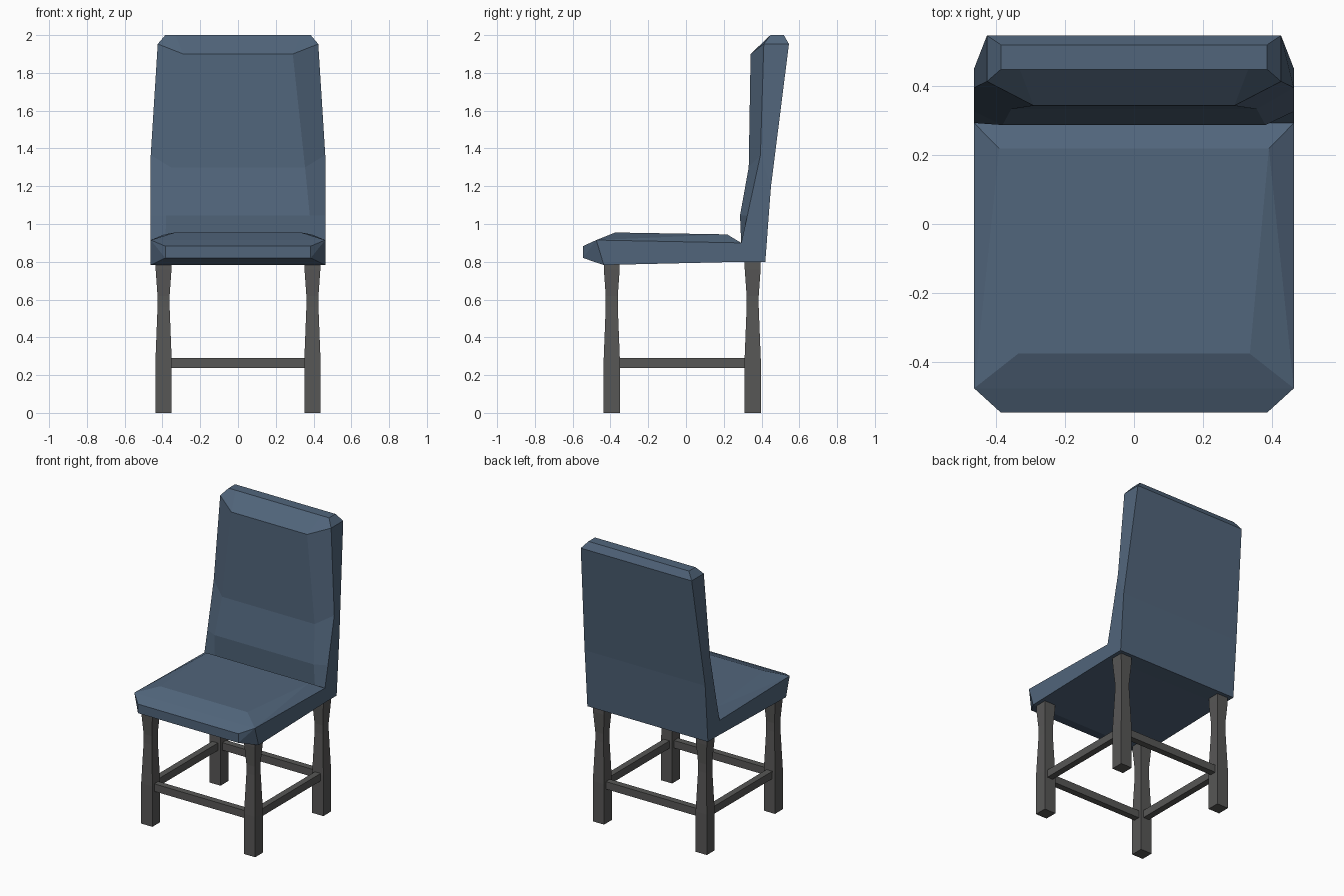
import bpy, bmesh

if "Cube" in bpy.data.objects:
    bpy.data.objects.remove(bpy.data.objects["Cube"])


def material(name, rgb):
    m = bpy.data.materials.new(name)
    m.diffuse_color = (*rgb, 1)
    m.use_nodes = True
    m.node_tree.nodes["Principled BSDF"].inputs["Base Color"].default_value = m.diffuse_color
    return m


BLUE = material("blue upholstery", (0.082, 0.130, 0.198))
GREY = material("dark grey wood", (0.096, 0.095, 0.093))


def finish(bm, name, mat):
    bmesh.ops.recalc_face_normals(bm, faces=bm.faces)
    me = bpy.data.meshes.new(name)
    bm.to_mesh(me)
    bm.free()
    me.materials.append(mat)
    ob = bpy.data.objects.new(name, me)
    bpy.context.collection.objects.link(ob)
    return ob


def loft(name, rings, mat):
    """Skin a stack of closed rings and cap both ends."""
    bm = bmesh.new()
    vs = [[bm.verts.new(p) for p in r] for r in rings]
    n = len(vs[0])
    for a, b in zip(vs, vs[1:]):
        for i in range(n):
            j = (i + 1) % n
            bm.faces.new((a[i], a[j], b[j], b[i]))
    bm.faces.new(vs[0])
    bm.faces.new(vs[-1])
    return finish(bm, name, mat)


def box(name, lo, hi, mat):
    rings = [[(lo[0], lo[1], z), (hi[0], lo[1], z), (hi[0], hi[1], z), (lo[0], hi[1], z)]
             for z in (lo[2], hi[2])]
    return loft(name, rings, mat)


# Seat cushion: hull of the mirrored crown, rim, nose and underside corners
seat_half = [(0.39, 0.218, 0.945), (0.335, -0.375, 0.955),
             (0.462, 0.292, 0.90), (0.462, -0.475, 0.915),
             (0.385, -0.545, 0.883), (0.385, -0.545, 0.82),
             (0.462, -0.435, 0.783), (0.462, 0.30, 0.80)]
bm = bmesh.new()
for x, y, z in seat_half:
    for s in (1, -1):
        bm.verts.new((s * x, y, z))
bmesh.ops.convex_hull(bm, input=bm.verts)
bmesh.ops.dissolve_limit(bm, angle_limit=0.01, verts=bm.verts, edges=bm.edges)
finish(bm, "seat", BLUE)

# Backrest: rows of (crown, rim, rear) corners, mirrored into closed rings
back_rows = [
    ((0.385, 0.30, 0.80), (0.462, 0.30, 0.80), (0.462, 0.42, 0.80)),
    ((0.385, 0.292, 0.90), (0.462, 0.292, 0.90), (0.462, 0.4275, 0.90)),
    ((0.38, 0.286, 1.045), (0.462, 0.325, 1.045), (0.462, 0.438, 1.045)),
    ((0.355, 0.332, 1.30), (0.462, 0.394, 1.365), (0.462, 0.45, 1.20)),
    ((0.29, 0.342, 1.90), (0.425, 0.412, 1.953), (0.425, 0.545, 1.953)),
    ((0.33, 0.447, 2.0), (0.385, 0.447, 2.0), (0.385, 0.518, 2.0)),
]
loft("backrest", [list(r) + [(-x, y, z) for x, y, z in reversed(r)] for r in back_rows], BLUE)

# Four waisted legs
LX, FRONT_Y, BACK_Y = 0.394, -0.393, 0.353
leg_profile = [(0, 0.043), (0.28, 0.043), (0.56, 0.032), (0.62, 0.032), (0.76, 0.042), (0.80, 0.042)]
for side, sx in (("left", -1), ("right", 1)):
    for end, y in (("front", FRONT_Y), ("back", BACK_Y)):
        rings = [[(sx * LX + dx * h, y + dy * h, z)
                  for dx, dy in ((-1, -1), (1, -1), (1, 1), (-1, 1))]
                 for z, h in leg_profile]
        loft(f"{end}_{side}_leg", rings, GREY)

# Stretcher rails between the legs
T = 0.022
for end, y in (("front", FRONT_Y), ("back", BACK_Y)):
    box(f"{end}_rail", (-LX + 0.03, y - T, 0.238), (LX - 0.03, y + T, 0.29), GREY)
for side, sx in (("left", -1), ("right", 1)):
    x = sx * LX
    box(f"{side}_rail", (x - T, FRONT_Y + 0.03, 0.238), (x + T, BACK_Y - 0.03, 0.29), GREY)
